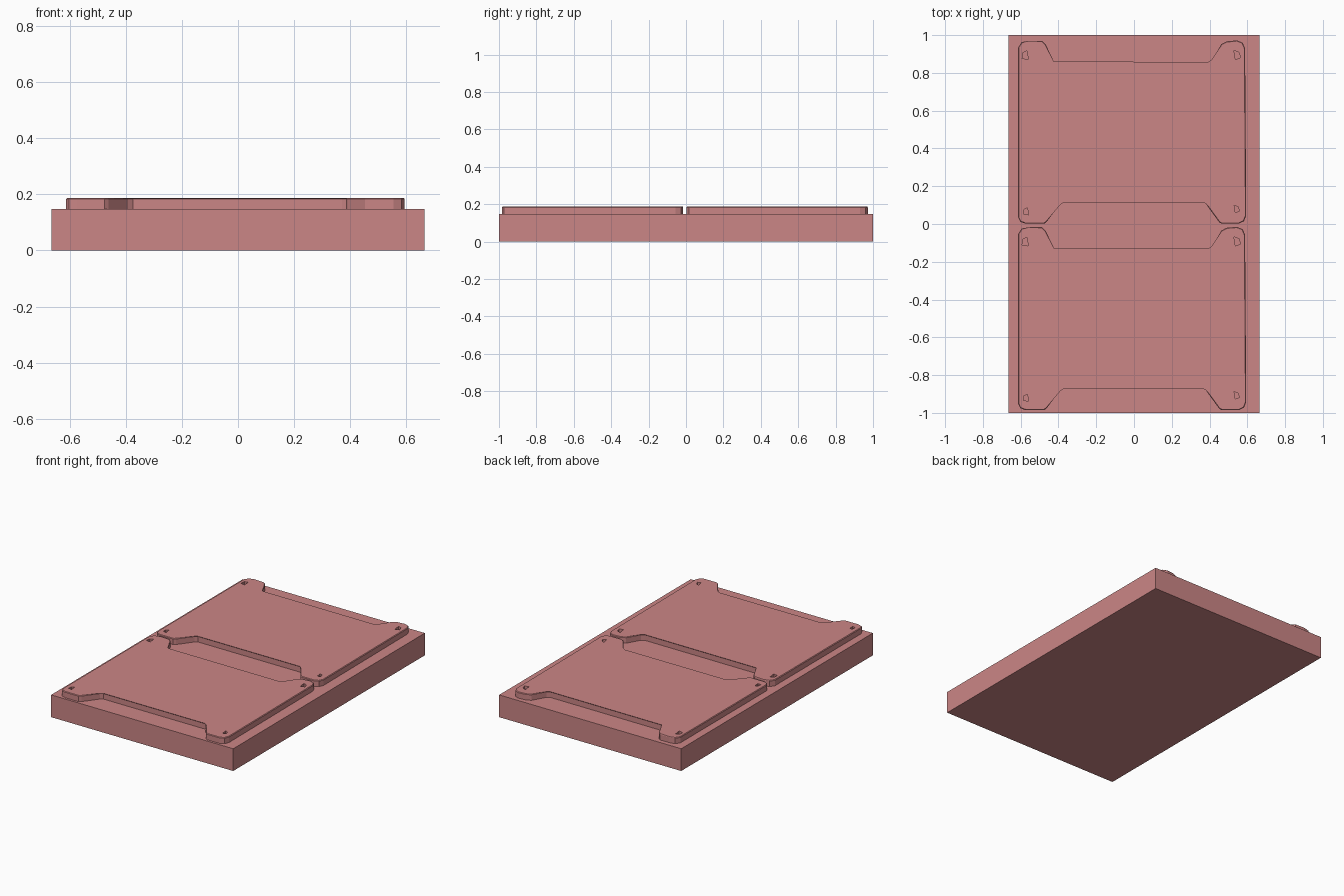
import bpy, bmesh
from mathutils import Matrix

if "Cube" in bpy.data.objects:
    bpy.data.objects.remove(bpy.data.objects["Cube"])

BASE_TOP, PLATE_TOP = 0.147, 0.187


def make_object(name, bm, mat=None):
    bmesh.ops.recalc_face_normals(bm, faces=bm.faces)
    mesh = bpy.data.meshes.new(name)
    bm.to_mesh(mesh)
    bm.free()
    ob = bpy.data.objects.new(name, mesh)
    bpy.context.collection.objects.link(ob)
    if mat:
        mesh.materials.append(mat)
    return ob


def prism(bm, outline, z0, z1):
    """Extrude a closed outline; returns the top face."""
    low = [bm.verts.new((x, y, z0)) for x, y in outline]
    top = [bm.verts.new((x, y, z1)) for x, y in outline]
    bm.faces.new(low[::-1])
    for i in range(len(low)):
        j = (i + 1) % len(low)
        bm.faces.new((low[i], low[j], top[j], top[i]))
    return bm.faces.new(top)


rose = bpy.data.materials.new("rose")
rose.diffuse_color = (0.6, 0.24, 0.24, 1)
rose.use_nodes = True
rose.node_tree.nodes["Principled BSDF"].inputs["Base Color"].default_value = rose.diffuse_color

# Base slab
bm = bmesh.new()
bmesh.ops.create_cube(bm, size=1, matrix=Matrix.Translation((0, 0, BASE_TOP / 2))
                      @ Matrix.Diagonal((1.33, 2, BASE_TOP, 1)))
make_object("base_slab", bm, rose)

# Notched plate outline, anticlockwise from the front left corner
outline = [(-0.613, 0.035), (-0.602, 0.012), (-0.575, 0.002), (-0.475, 0.002),
           (-0.462, 0.012), (-0.392, 0.106), (-0.375, 0.118), (0.37, 0.118),
           (0.386, 0.108), (0.39, 0.093), (0.452, 0.008), (0.465, 0.002),
           (0.555, 0.002), (0.582, 0.015), (0.594, 0.045),
           (0.588, 0.93), (0.575, 0.96), (0.545, 0.972), (0.49, 0.967),
           (0.462, 0.952), (0.413, 0.866), (0.395, 0.854), (-0.427, 0.856),
           (-0.468, 0.952), (-0.488, 0.97), (-0.555, 0.97), (-0.595, 0.963), (-0.613, 0.935)]
hole_centres = [(-0.572, 0.068), (0.543, 0.08), (-0.576, 0.895), (0.545, 0.895)]

for name, shift in (("rear", 0), ("front", -0.987)):
    # Raised plate with a narrow chamfer along its top rim
    bm = bmesh.new()
    top = prism(bm, [(x, y + shift) for x, y in outline], BASE_TOP - 0.002, PLATE_TOP)
    bmesh.ops.bevel(bm, geom=list(top.edges), offset=0.004, segments=1, affect='EDGES')
    plate = make_object(name + "_plate", bm, rose)

    # Slanted corner holes
    bm = bmesh.new()
    for cx, cy in hole_centres:
        s = 1 if cx > 0 else -1
        quad = [(-0.016, -0.018), (0.016, -0.024), (0.010, 0.022), (-0.012, 0.012)]
        if cx > 0:
            quad = [(-0.008, -0.024), (0.019, -0.014), (0.010, 0.014), (-0.016, 0.024)]
        if cy < 0.5:
            quad = [(x * 0.8, y * 0.8) for x, y in quad]
        prism(bm, [(cx + x, cy + y + shift) for x, y in quad], PLATE_TOP - 0.02, 0.25)
    cutter = make_object(name + "_hole_cutter", bm)
    cutter.hide_render = True
    cutter.hide_set(True)
    mod = plate.modifiers.new("holes", 'BOOLEAN')
    mod.operation = 'DIFFERENCE'
    mod.solver = 'EXACT'
    mod.object = cutter
